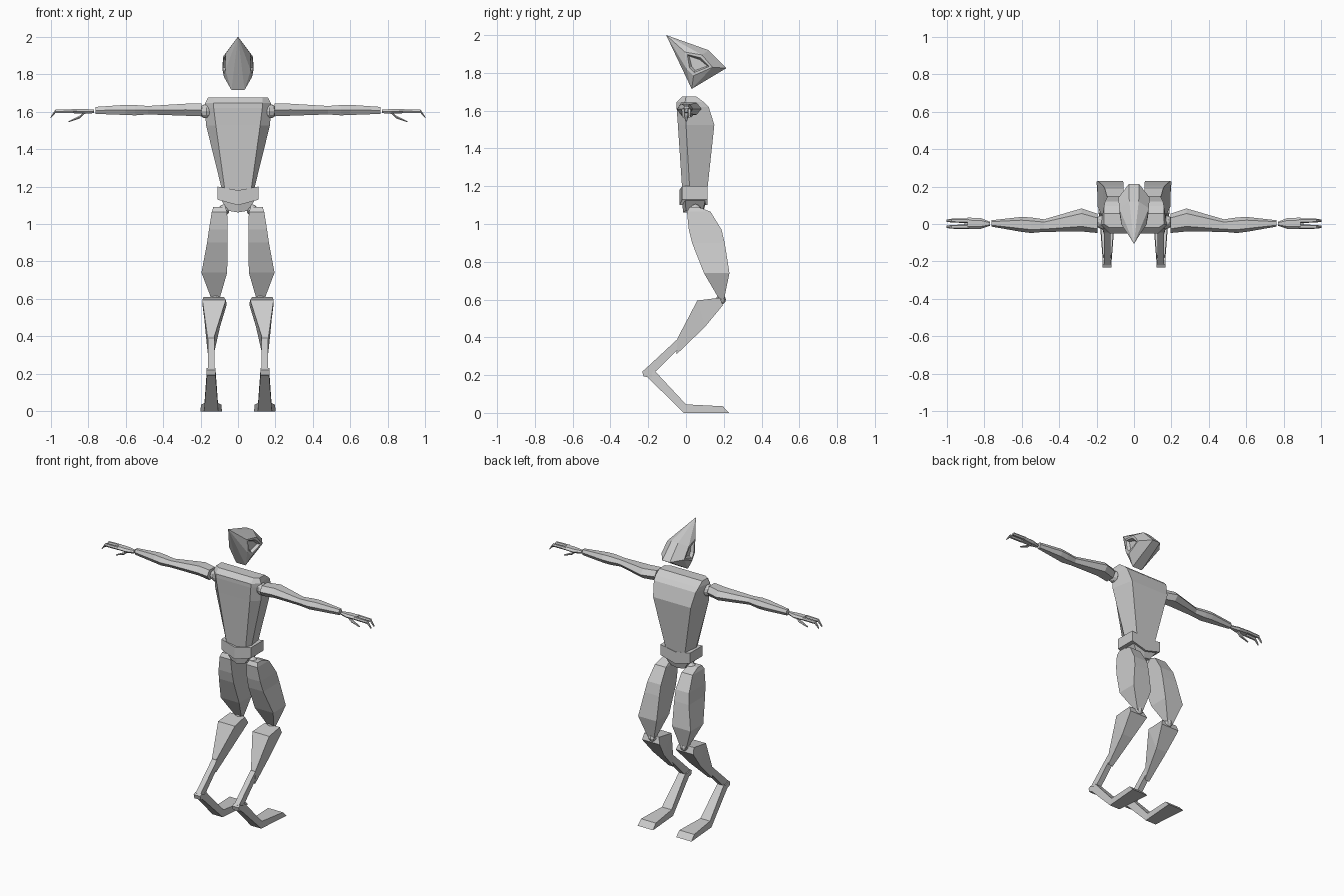
import bpy
import bmesh
from mathutils import Vector

default_cube = bpy.data.objects.get("Cube")
if default_cube:
    bpy.data.objects.remove(default_cube, do_unlink=True)

# One plain grey covers the whole figure
grey = bpy.data.materials.new("plain_grey")
grey.use_nodes = True
grey.diffuse_color = (.6, .6, .6, 1)
grey.node_tree.nodes["Principled BSDF"].inputs["Base Color"].default_value = grey.diffuse_color


def finish(name, bm):
    """Turn a bmesh into a flat shaded object."""
    bmesh.ops.recalc_face_normals(bm, faces=bm.faces)
    mesh = bpy.data.meshes.new(name)
    bm.to_mesh(mesh)
    bm.free()
    mesh.materials.append(grey)
    part = bpy.data.objects.new(name, mesh)
    bpy.context.collection.objects.link(part)
    return part


def loft(name, rings, side=1):
    """Skin a series of equal-length rings and cap both ends."""
    bm = bmesh.new()
    loops = [[bm.verts.new((x * side, y, z)) for x, y, z in ring] for ring in rings]
    for lower, upper in zip(loops, loops[1:]):
        for i in range(len(lower)):
            j = (i + 1) % len(lower)
            bm.faces.new((lower[i], lower[j], upper[j], upper[i]))
    bm.faces.new(loops[0])
    bm.faces.new(loops[-1])
    return finish(name, bm)


def level_ring(z, x_in, x_out, y_front, y_back):
    """Four-sided ring at one height, for upright limbs."""
    return [(x_in, y_front, z), (x_out, y_front, z), (x_out, y_back, z), (x_in, y_back, z)]


def arm_ring(x, y_front, y_back, low, high):
    """Six-sided ring across an outstretched arm."""
    middle = (low + high) / 2
    inset = (y_back - y_front) * .22
    return [(x, y_front, middle), (x, y_front + inset, low), (x, y_back - inset, low),
            (x, y_back, middle), (x, y_back - inset, high), (x, y_front + inset, high)]


def plate(name, outline, centre, side):
    """Side outline of (y, z, half width) points given thickness in x."""
    near = [(centre - w, y, z) for y, z, w in outline]
    far = [(centre + w, y, z) for y, z, w in outline]
    return loft(name, [near, far], side)


def ball(name, centre, radius, side):
    """Faceted joint."""
    bm = bmesh.new()
    bmesh.ops.create_uvsphere(bm, u_segments=8, v_segments=6, radius=radius)
    bmesh.ops.translate(bm, verts=bm.verts, vec=Vector((centre[0] * side, centre[1], centre[2])))
    return finish(name, bm)


# Head: a faceted wedge with a stepped recess on each cheek
def build_head():
    bm = bmesh.new()
    bm.verts.new((0, -.105, 2))
    corners = [(.035, .03, 1.715), (.028, .213, 1.825), (.025, .12, 1.92), (.035, -.012, 1.81)]
    cheek = [(.066, -.005, 1.91), (.079, .085, 1.895), (.084, .14, 1.83), (.075, .04, 1.785), (.068, .003, 1.82)]
    for sign in (-1, 1):
        for x, y, z in corners + cheek:
            bm.verts.new((sign * x, y, z))
    bmesh.ops.convex_hull(bm, input=bm.verts)
    bmesh.ops.dissolve_limit(bm, angle_limit=.2, verts=bm.verts, edges=bm.edges)
    bmesh.ops.recalc_face_normals(bm, faces=bm.faces)
    for sign in (-1, 1):
        eye = max(bm.faces, key=lambda f: f.normal.x * sign)
        bmesh.ops.inset_region(bm, faces=[eye], thickness=.017, depth=0)
        bmesh.ops.inset_region(bm, faces=[eye], thickness=.012, depth=-.018)
    finish("head", bm)


build_head()


# Torso: bevelled front, broad shoulders, narrow waist
def torso_ring(z, front, side, back, y_front, y_side, y_back):
    right = [(-front, y_front, z), (-side, y_side, z), (-back, y_back, z)]
    return right + [(-x, y, z) for x, y, z in reversed(right)]


loft("torso", [
    torso_ring(1.18, .07, .085, .07, -.02, .02, .113),
    torso_ring(1.525, .118, .17, .14, -.043, 0, .15),
    torso_ring(1.62, .13, .178, .155, -.05, 0, .12),
    torso_ring(1.645, .13, .175, .16, -.05, -.005, .095),
    torso_ring(1.675, .13, .16, .16, -.02, 0, .055),
])


# Pelvis: a belt with a dipped front over a tapering base
def pelvis_ring(high, dip, wide, front, back):
    return [(-wide, front + .015, high), (0, front, high - dip), (wide, front + .015, high),
            (wide, back, high), (0, back, high - dip), (-wide, back, high)]


loft("pelvis_belt", [pelvis_ring(1.13, .03, .11, -.035, .115),
                     pelvis_ring(1.2, .02, .11, -.035, .115)])
loft("pelvis_base", [pelvis_ring(1.07, .008, .05, -.015, .09),
                     pelvis_ring(1.14, .03, .1, -.02, .105)])

for label, side in (("left", 1), ("right", -1)):
    # Upper leg
    loft(label + "_thigh", [
        level_ring(.595, .1, .14, .18, .2),
        level_ring(.74, .058, .195, .095, .23),
        level_ring(.9, .055, .165, .032, .205),
        level_ring(.97, .055, .155, .015, .188),
        level_ring(1.065, .058, .14, .005, .13),
        level_ring(1.09, .068, .132, .02, .065),
    ], side)
    ball(label + "_hip", (.075, .05, 1.075), .03, side)
    ball(label + "_knee", (.118, .185, .6), .026, side)

    # Lower leg, thin link and digitigrade foot
    loft(label + "_shin", [
        [(.128, -.05, .31), (.162, -.05, .31), (.162, -.045, .395), (.128, -.045, .395)],
        [(.095, .1, .455), (.175, .1, .455), (.19, .06, .595), (.065, .06, .595)],
        [(.06, .195, .57), (.19, .195, .57), (.185, .18, .61), (.075, .18, .61)],
    ], side)
    plate(label + "_ankle_link", [
        (-.035, .4, .018), (-.22, .228, .018), (-.195, .19, .018), (-.155, .225, .018), (-.035, .345, .018),
    ], .143, side)
    plate(label + "_ankle_joint", [
        (-.215, .23, .024), (-.232, .22, .024), (-.225, .193, .024), (-.18, .185, .024), (-.18, .215, .024),
    ], .143, side)
    loft(label + "_foot", [
        [(.143 + w, y, z) for w, y, z in ring] for ring in (
            [(-.023, -.205, .19), (.023, -.205, .19), (.023, -.168, .225), (-.023, -.168, .225)],
            [(-.038, -.012, 0), (.038, -.012, 0), (.036, 0, .045), (-.036, 0, .045)],
            [(-.057, .228, 0), (.057, .228, 0), (.055, .195, .035), (-.055, .195, .035)])
    ], side)

    # Shoulder and arm
    ball(label + "_shoulder", (.168, .01, 1.602), .039, side)
    loft(label + "_upper_arm", [
        arm_ring(.195, -.048, .055, 1.575, 1.642),
        arm_ring(.28, -.04, .083, 1.578, 1.642),
        arm_ring(.48, -.042, .025, 1.585, 1.63),
    ], side)
    loft(label + "_forearm", [
        arm_ring(.48, -.042, .025, 1.585, 1.63),
        arm_ring(.55, -.048, .035, 1.58, 1.635),
        arm_ring(.6, -.042, .038, 1.582, 1.636),
        arm_ring(.76, -.014, .02, 1.588, 1.625),
    ], side)

    # Hand with hooked fingers and a thumb
    loft(label + "_palm", [
        arm_ring(.77, -.01, .012, 1.592, 1.612),
        arm_ring(.82, -.026, .032, 1.588, 1.613),
        arm_ring(.89, -.028, .034, 1.592, 1.614),
    ], side)
    for finger, y in (("front", -.015), ("back", .018)):
        loft(label + "_" + finger + "_finger", [
            arm_ring(.88, y - .013, y + .013, 1.594, 1.612),
            arm_ring(.975, y - .01, y + .01, 1.592, 1.61),
            arm_ring(1, y - .006, y + .006, 1.565, 1.572),
        ], side)
    loft(label + "_thumb", [
        arm_ring(.82, -.012, .014, 1.588, 1.6),
        arm_ring(.845, -.01, .012, 1.563, 1.578),
        arm_ring(.905, -.004, .006, 1.543, 1.549),
    ], side)
